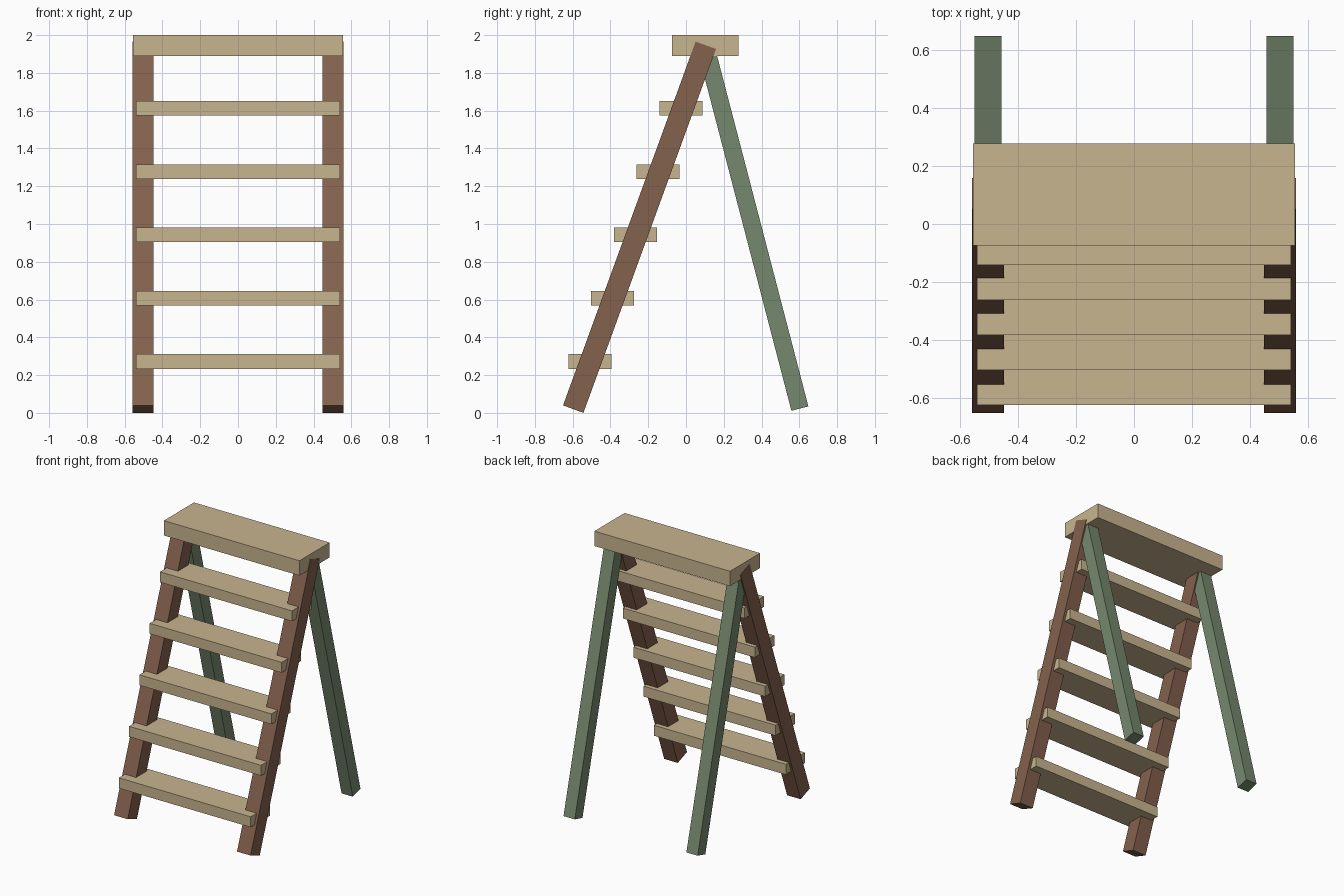
import bpy
from mathutils import Vector, Matrix

cube = bpy.data.objects.get("Cube")
if cube:
    bpy.data.objects.remove(cube, do_unlink=True)


def material(name, rgb):
    mat = bpy.data.materials.new(name)
    mat.use_nodes = True
    mat.diffuse_color = (*rgb, 1)
    mat.node_tree.nodes["Principled BSDF"].inputs["Base Color"].default_value = (*rgb, 1)
    return mat


tan = material("tan wood", (0.58, 0.46, 0.28))
brown = material("brown wood", (0.23, 0.12, 0.075))
green = material("green paint", (0.18, 0.25, 0.155))


def box(name, center, size, mat, tilt=None):
    """Box with its size baked in, optionally turned by a rotation."""
    bpy.ops.mesh.primitive_cube_add(size=1, location=center)
    obj = bpy.context.object
    obj.name = name
    obj.data.transform(Matrix.Diagonal((*size, 1)))
    if tilt:
        obj.rotation_euler = tilt.to_euler()
    obj.data.materials.append(mat)
    return obj


def beam(name, foot, head, width, depth, mat):
    """Square-ended beam between two points in a plane of constant x."""
    foot, head = Vector(foot), Vector(head)
    along = head - foot
    tilt = Vector((0, 0, 1)).rotation_difference(along)
    return box(name, (foot + head) / 2, (width, depth, along.length), mat, tilt)


# Sloping front rails and rear support legs
for side, s in (("left", 1), ("right", -1)):
    x = s * 0.503
    beam(f"{side}_front_rail", (x, -0.597, 0.02), (x, 0.105, 1.946), 0.111, 0.115, brown)
    beam(f"{side}_rear_leg", (x, 0.603, 0.023), (x, 0.105, 1.935), 0.092, 0.093, green)

# Evenly spaced treads
for i in range(5):
    box(f"tread_{i + 1}", (0, -0.509 + 0.1205 * i, 0.272 + 0.335 * i),
        (1.08, 0.227, 0.077), tan)

# Top platform
box("top_platform", (0, 0.102, 1.945), (1.11, 0.352, 0.11), tan)
